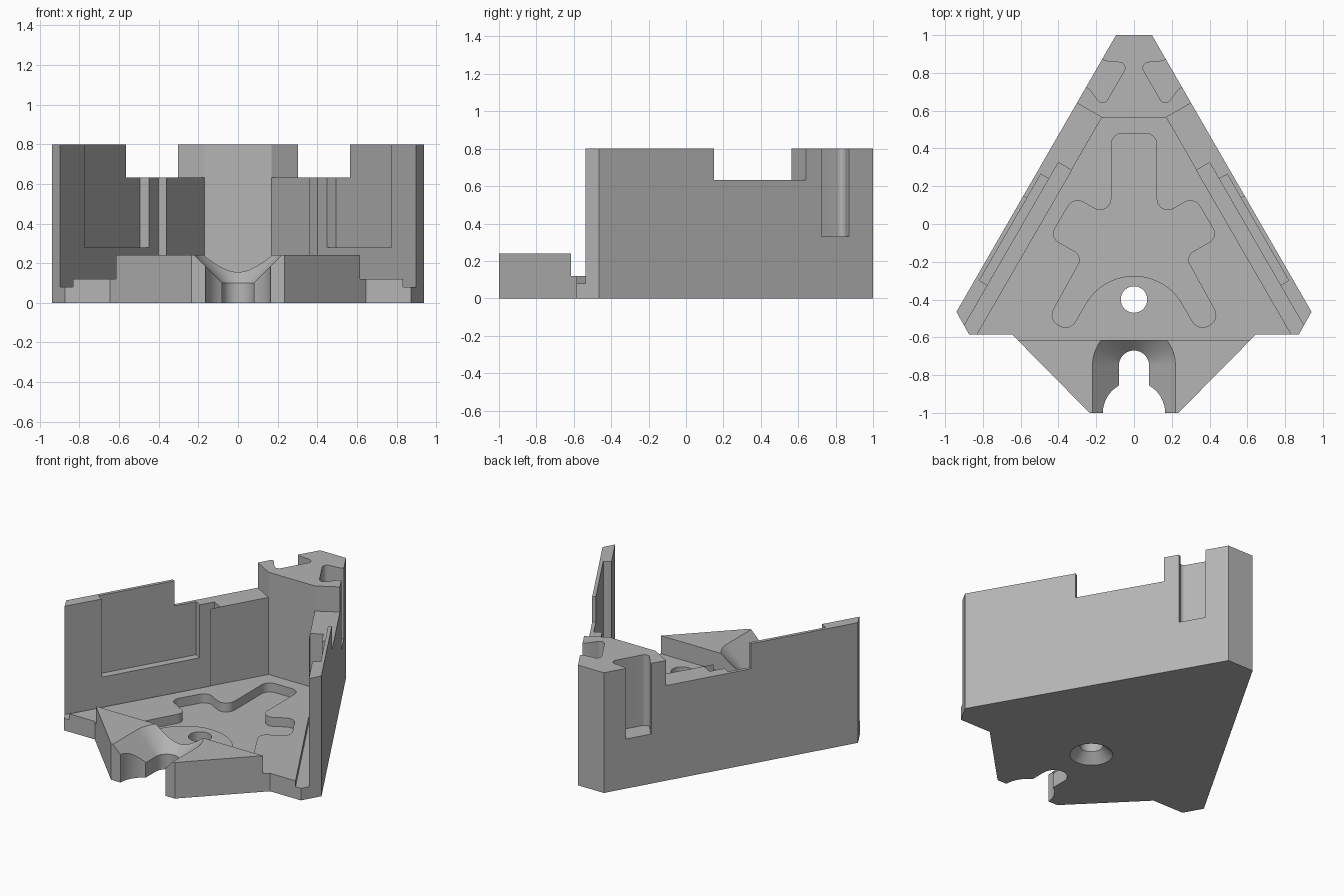
import bpy, bmesh
from math import sin, cos, pi, radians
from mathutils import Vector

if "Cube" in bpy.data.objects:
    bpy.data.objects.remove(bpy.data.objects["Cube"], do_unlink=True)

grey = bpy.data.materials.new("plain_grey")
grey.use_nodes = True
colour = (0.46, 0.46, 0.46, 1)
grey.diffuse_color = colour
grey.node_tree.nodes["Principled BSDF"].inputs["Base Color"].default_value = colour


def loft(name, bottom, top, z0, z1):
    """Closed solid between two outlines with equal point counts."""
    bm = bmesh.new()
    a = [bm.verts.new((p[0], p[1], z0)) for p in bottom]
    b = [bm.verts.new((p[0], p[1], z1)) for p in top]
    bm.faces.new(a)
    bm.faces.new(b)
    for i in range(len(a)):
        j = (i + 1) % len(a)
        bm.faces.new((a[i], a[j], b[j], b[i]))
    bmesh.ops.recalc_face_normals(bm, faces=bm.faces)
    mesh = bpy.data.meshes.new(name)
    bm.to_mesh(mesh)
    bm.free()
    mesh.materials.append(grey)
    obj = bpy.data.objects.new(name, mesh)
    bpy.context.collection.objects.link(obj)
    return obj


def prism(name, pts, z0, z1):
    return loft(name, pts, pts, z0, z1)


def circle(r, cx, cy, n=48):
    return [(cx + r * cos(2 * pi * i / n), cy + r * sin(2 * pi * i / n)) for i in range(n)]


def u_shape(r):
    """Round-ended slot outline, open towards the front."""
    arc = [(r * cos(pi * i / 32), -0.75 + r * sin(pi * i / 32)) for i in range(33)]
    return arc + [(-r, -1.3), (r, -1.3)]


def rounded(corners, steps=8):
    """Outline with each (x, y, radius) corner filleted."""
    out = []
    for i, (x, y, r) in enumerate(corners):
        p = Vector((x, y))
        if r == 0:
            out.append(p)
            continue
        a = (Vector(corners[i - 1][:2]) - p).normalized()
        b = (Vector(corners[(i + 1) % len(corners)][:2]) - p).normalized()
        half = a.angle(b) / 2
        centre = p + (a + b).normalized() * (r / sin(half))
        start = p + a * (r * cos(half) / sin(half)) - centre
        end = p + b * (r * cos(half) / sin(half)) - centre
        sweep = start.angle(end)
        for k in range(steps + 1):
            t = k / steps
            out.append(centre + (start * sin((1 - t) * sweep) + end * sin(t * sweep)) / sin(sweep))
    return out


def mirrored(half):
    return half + [(-p[0],) + tuple(p[1:]) for p in reversed(half)]


def wall(u, d, side=1):
    """Point at distance u along a side wall and depth d inside it."""
    c, s = cos(radians(60)), sin(radians(60))
    return (side * (0.095 + u * c - d * s), 1 - u * s - d * c)


def wall_box(name, u0, u1, d0, d1, z0, side):
    return prism(name, [wall(u, d, side) for u, d in
                        ((u0, d0), (u1, d0), (u1, d1), (u0, d1))], z0, 1)


# Solid tray body
body = prism("tray_body", mirrored([(0.095, 1), (0.94, -0.465), (0.873, -0.585),
                                    (0.645, -0.585), (0.235, -1)]), 0, 0.8)
THICK, THIN = 0.153, 0.073
cutters = []

# Main cavity and lowered front block
cutters.append(prism("cavity", mirrored([wall(0.414, THICK), wall(1.8, THICK),
                                         (0.8, -0.615)]), 0.12, 1))
cutters.append(prism("front_clearance", mirrored([(1.2, -0.61), (1.2, -1.2)]), 0.24, 1))

# Side wall features, repeated on both sides
for side in (1, -1):
    cutters.append(wall_box("wall_channel", 0.737, 1.9, THIN, THICK, 0.08, side))
    cutters.append(wall_box("wall_recess", 0.837, 1.487, 0.023, 0.1, 0.28, side))
    cutters.append(wall_box("wall_window", 0.415, 0.981, -0.1, 0.2, 0.633, side))
    slot = [(0.147, -0.05, 0), (0.147, 0.02, 0), (0.095, 0.132, 0.03),
            (0.365, 0.132, 0.03), (0.317, 0.02, 0), (0.317, -0.05, 0)]
    cutters.append(prism("dovetail_slot", rounded(
        [wall(u, d, side) + (r,) for u, d, r in slot]), 0.33, 1))

# Star pocket in the floor, curved around the screw hole
star = [(0.12, 0.48, 0.06), (0.12, 0.03, 0.06), (0.32, 0.145, 0.06),
        (0.445, -0.07, 0.05), (0.27, -0.17, 0.05), (0.454, -0.504, 0.06),
        (0.341, -0.569, 0.06)]
arc = [(0.295 * sin(radians(a)), -0.57 + 0.295 * cos(radians(a)), 0)
       for a in range(62, 0, -4)]
cutters.append(prism("floor_pocket", rounded(mirrored(star + arc)), 0.06, 0.3))

# Countersunk screw hole
cutters.append(prism("screw_hole", circle(0.07, 0, -0.4), -0.1, 0.3))
cutters.append(loft("countersink", circle(0.14, 0, -0.4), circle(0.07, 0, -0.4), -0.01, 0.06))

# Front slot with flared mouth and sloping funnel
cutters.append(prism("front_slot", u_shape(0.08), -0.1, 0.4))
cutters.append(prism("slot_mouth", circle(0.165, 0, -1), -0.1, 0.4))
cutters.append(loft("funnel", u_shape(0.08), u_shape(0.24), 0.1, 0.26))

# Cut everything out of the body
for cutter in cutters:
    mod = body.modifiers.new(cutter.name, "BOOLEAN")
    mod.operation = "DIFFERENCE"
    mod.solver = "EXACT"
    mod.object = cutter
bpy.context.view_layer.update()
deps = bpy.context.evaluated_depsgraph_get()
result = bpy.data.meshes.new_from_object(body.evaluated_get(deps))
body.modifiers.clear()
body.data = result
for cutter in cutters:
    bpy.data.objects.remove(cutter, do_unlink=True)

bpy.ops.object.select_all(action="DESELECT")
body.select_set(True)
bpy.context.view_layer.objects.active = body
bpy.ops.object.shade_smooth_by_angle(angle=radians(25))
